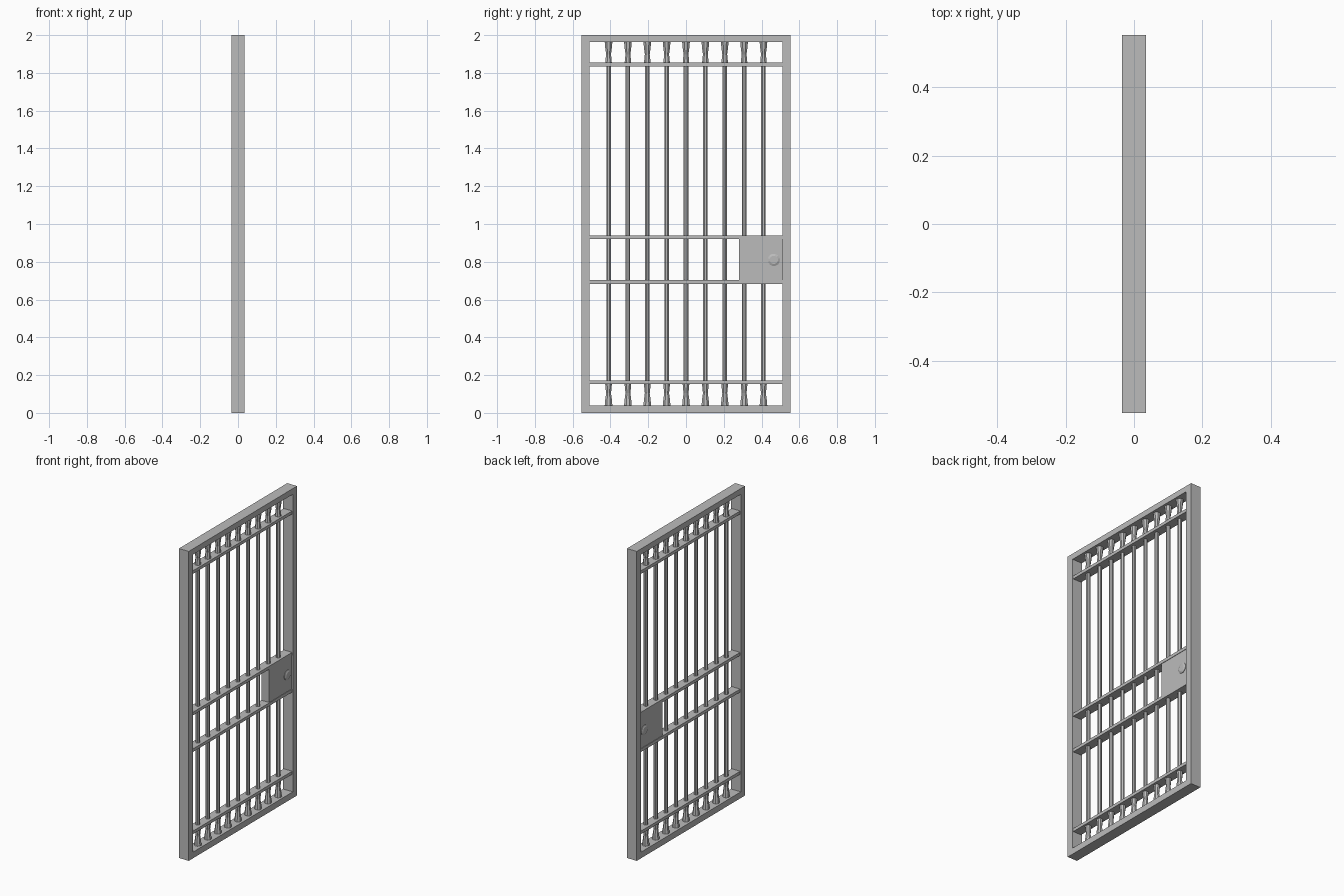
import bpy
import math
from mathutils import Matrix, Vector

cube = bpy.data.objects.get("Cube")
if cube:
    bpy.data.objects.remove(cube, do_unlink=True)

import bmesh

steel = bpy.data.materials.new("grey_steel")
steel.use_nodes = True
GREY = (0.5, 0.5, 0.5, 1)
steel.diffuse_color = GREY
steel.node_tree.nodes["Principled BSDF"].inputs["Base Color"].default_value = GREY


def finish(name, bm):
    bmesh.ops.recalc_face_normals(bm, faces=bm.faces)
    mesh = bpy.data.meshes.new(name)
    bm.to_mesh(mesh)
    bm.free()
    mesh.materials.append(steel)
    obj = bpy.data.objects.new(name, mesh)
    bpy.context.collection.objects.link(obj)
    return obj


def box(name, x, y0, y1, z0, z1):
    """Box spanning -x..x in depth."""
    bm = bmesh.new()
    bmesh.ops.create_cube(bm, size=1)
    bmesh.ops.scale(bm, vec=(2 * x, y1 - y0, z1 - z0), verts=bm.verts)
    bmesh.ops.translate(bm, vec=(0, (y0 + y1) / 2, (z0 + z1) / 2), verts=bm.verts)
    return finish(name, bm)


def turned(name, profile, sides, matrix):
    """Closed solid with (radius, height) rings stacked along local z."""
    bm = bmesh.new()
    rings = []
    for r, h in profile:
        angles = [math.tau * (i + 0.5) / sides for i in range(sides)]
        rings.append([bm.verts.new(matrix @ Vector((r * math.cos(a), r * math.sin(a), h)))
                      for a in angles])
    for low, high in zip(rings, rings[1:]):
        for i in range(sides):
            j = (i + 1) % sides
            bm.faces.new((low[i], low[j], high[j], high[i]))
    bm.faces.new(rings[0])
    bm.faces.new(rings[-1])
    return finish(name, bm)


# Outer frame as one mitred loop
DEPTH, HALF, TOP = 0.035, 0.553, 2.0
IN_Y, IN_LOW, IN_TOP = 0.51, 0.04, 1.963
bm = bmesh.new()
loops = []
for x, y, low, high in ((-DEPTH, HALF, 0, TOP), (DEPTH, HALF, 0, TOP),
                        (DEPTH, IN_Y, IN_LOW, IN_TOP), (-DEPTH, IN_Y, IN_LOW, IN_TOP)):
    loops.append([bm.verts.new((x, *p)) for p in ((-y, low), (y, low), (y, high), (-y, high))])
for a, b in zip(loops, loops[1:] + loops[:1]):
    for i in range(4):
        j = (i + 1) % 4
        bm.faces.new((a[i], a[j], b[j], b[i]))
finish("outer_frame", bm)

# Horizontal rails
RAILS = {"bottom_rail": 0.162, "lower_lock_rail": 0.693,
         "upper_lock_rail": 0.93, "top_rail": 1.844}
for name, z in RAILS.items():
    box(name, 0.03, -IN_Y, IN_Y, z - 0.01, z + 0.01)

# Vertical bars, with flared feet and heads
flare = [(0.022, 0), (0.019, 0.03), (0.014, 0.065), (0.017, 0.09), (0.019, 0.112)]
for i in range(9):
    y = (i - 4) * 0.1025
    turned(f"bar_{i + 1}", [(0.013, 0.15), (0.013, 1.85)], 8, Matrix.Translation((0, y, 0)))
    turned(f"bar_foot_{i + 1}", flare, 8, Matrix.Translation((0, y, IN_LOW)))
    turned(f"bar_head_{i + 1}", flare, 8,
           Matrix.Translation((0, y, IN_TOP)) @ Matrix.Diagonal((1, 1, -1, 1)))

# Lock box with a knob on each side
box("lock_box", 0.027, 0.28, IN_Y, 0.703, 0.92)
knob = [(0.033, 0.02), (0.033, 0.03), (0.022, 0.035)]
for side, name in ((1, "right_knob"), (-1, "left_knob")):
    turned(name, knob, 12,
           Matrix.Translation((0, 0.465, 0.81)) @ Matrix.Rotation(side * math.pi / 2, 4, "Y"))
